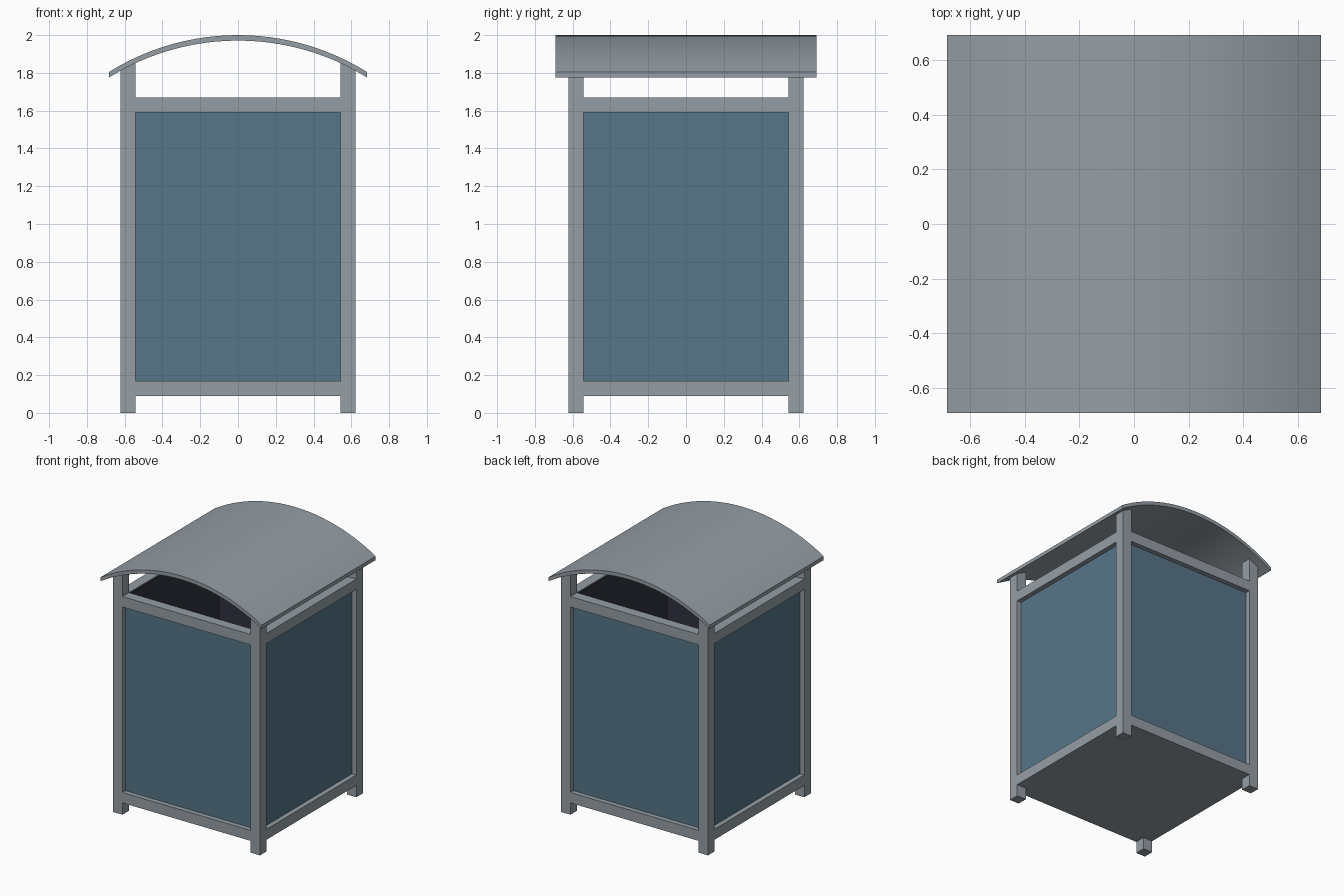
import bpy, bmesh, math

if "Cube" in bpy.data.objects:
    bpy.data.objects.remove(bpy.data.objects["Cube"])


def material(name, srgb_hex):
    lin = []
    for i in (0, 2, 4):
        c = int(srgb_hex[i:i + 2], 16) / 255
        lin.append(c / 12.92 if c <= 0.04045 else ((c + 0.055) / 1.055) ** 2.4)
    m = bpy.data.materials.new(name)
    m.diffuse_color = (*lin, 1)
    m.use_nodes = True
    m.node_tree.nodes["Principled BSDF"].inputs["Base Color"].default_value = m.diffuse_color
    return m


GREY = material("grey metal", "959EA5")
BLUE = material("blue panel", "577688")
DARK = material("dark liner", "2F313E")

OUT, INN = 0.622, 0.543          # outer and inner faces of the frame
ROOF_X, ROOF_Y, ROOF_T = 0.683, 0.69, 0.029
RADIUS = 1.294


def arch(x):
    """Height of the roof's upper surface."""
    return 2.0 - RADIUS + math.sqrt(RADIUS ** 2 - x * x)


def prism(name, profile, y0, y1, mat):
    """Extrude an (x, z) outline along y."""
    bm = bmesh.new()
    face = bm.faces.new([bm.verts.new((x, y0, z)) for x, z in profile])
    ext = bmesh.ops.extrude_face_region(bm, geom=[face])
    moved = [v for v in ext["geom"] if isinstance(v, bmesh.types.BMVert)]
    bmesh.ops.translate(bm, verts=moved, vec=(0, y1 - y0, 0))
    bmesh.ops.recalc_face_normals(bm, faces=bm.faces)
    me = bpy.data.meshes.new(name)
    bm.to_mesh(me)
    bm.free()
    ob = bpy.data.objects.new(name, me)
    bpy.context.collection.objects.link(ob)
    me.materials.append(mat)
    return ob


def box(name, x0, x1, y0, y1, z0, z1, mat):
    return prism(name, [(x0, z0), (x1, z0), (x1, z1), (x0, z1)], y0, y1, mat)


# Corner posts, cut on top to follow the roof
for sx, side in ((-1, "left"), (1, "right")):
    for sy, end in ((-1, "front"), (1, "back")):
        top = [(sx * x, arch(x) - ROOF_T + 0.004) for x in (OUT, INN)]
        prism(f"{end}_{side}_post", [(sx * INN, 0), (sx * OUT, 0)] + top,
              sy * INN, sy * OUT, GREY)

# Four walls: two rails, an inset panel and a dark inner lining each
for i, side in enumerate(("front", "right", "back", "left")):
    parts = [
        box(f"{side}_lower_rail", -INN, INN, -OUT, -INN, 0.09, 0.17, GREY),
        box(f"{side}_upper_rail", -INN, INN, -OUT, -INN, 1.59, 1.67, GREY),
        box(f"{side}_panel", -INN, INN, -0.585, -0.55, 0.17, 1.59, BLUE),
        box(f"{side}_liner", -INN, INN, -INN, -0.533, 0.11, 1.665, DARK),
    ]
    for ob in parts:
        ob.rotation_euler.z = i * math.pi / 2

# Floor, with the liner's dark bottom on it
box("floor", -INN, INN, -INN, INN, 0.09, 0.11, GREY)
box("liner_bottom", -0.533, 0.533, -0.533, 0.533, 0.11, 0.12, DARK)

# Arched roof sheet
N = 24
xs = [-ROOF_X + 2 * ROOF_X * i / N for i in range(N + 1)]
outline = [(x, arch(x)) for x in xs] + [(x, arch(x) - ROOF_T) for x in reversed(xs)]
roof = prism("roof", outline, -ROOF_Y, ROOF_Y, GREY)
bpy.context.view_layer.objects.active = roof
roof.select_set(True)
bpy.ops.object.shade_smooth_by_angle(angle=math.radians(30))
